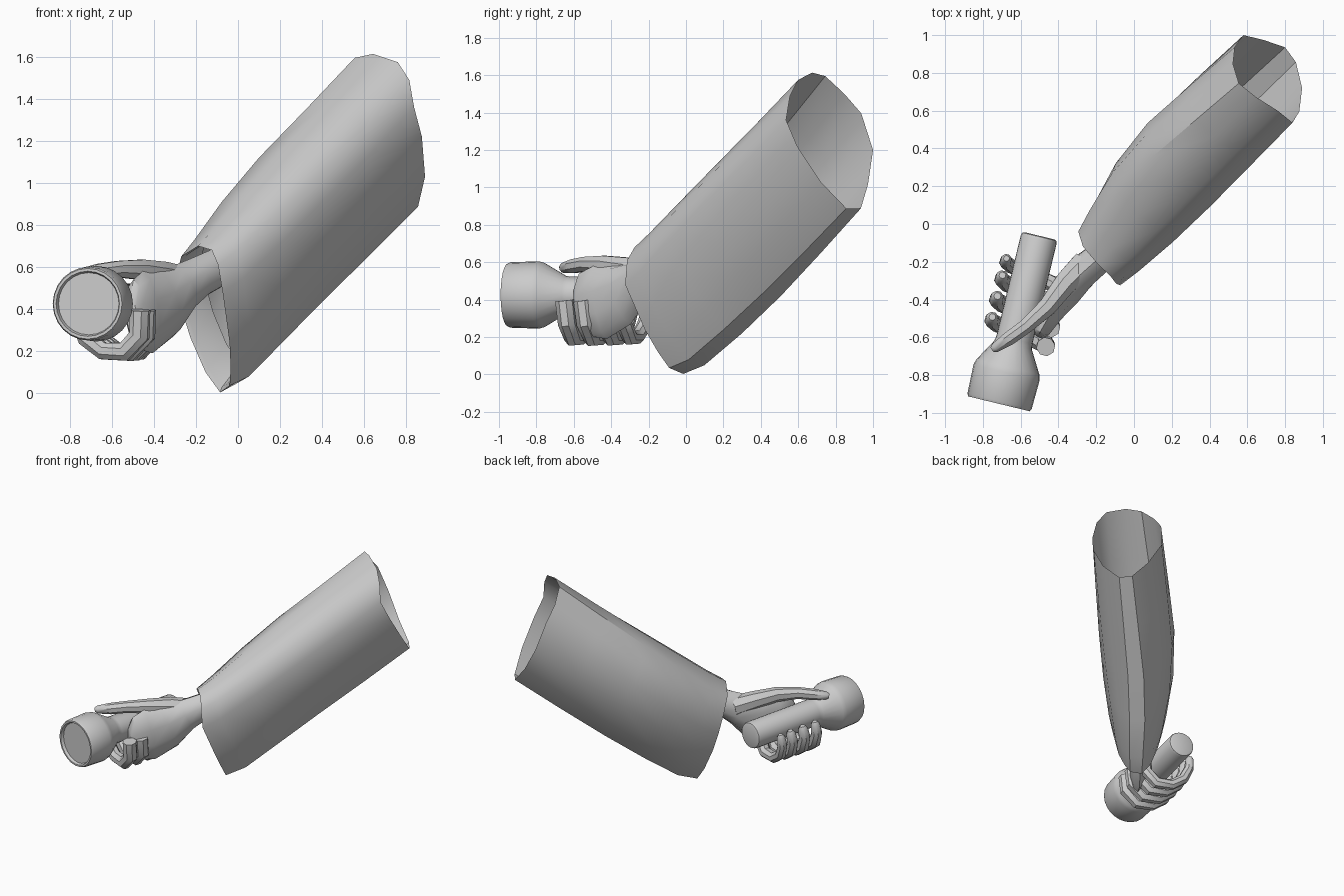
import bpy, math
from mathutils import Vector as V

if "Cube" in bpy.data.objects:
    bpy.data.objects.remove(bpy.data.objects["Cube"])

Z = V((0, 0, 1))


def loft(name, rings, cap=True, angle=35):
    """Skin a list of equally sized closed rings."""
    n = len(rings[0])
    verts = [p for r in rings for p in r]
    faces = [(k * n + i, k * n + (i + 1) % n, (k + 1) * n + (i + 1) % n, (k + 1) * n + i)
             for k in range(len(rings) - 1) for i in range(n)]
    if cap:
        faces += [tuple(reversed(range(n))), tuple(range(len(verts) - n, len(verts)))]
    me = bpy.data.meshes.new(name)
    me.from_pydata(verts, [], faces)
    ob = bpy.data.objects.new(name, me)
    bpy.context.collection.objects.link(ob)
    bpy.ops.object.select_all(action='DESELECT')
    bpy.context.view_layer.objects.active = ob
    ob.select_set(True)
    bpy.ops.object.mode_set(mode='EDIT')
    bpy.ops.mesh.select_all(action='SELECT')
    bpy.ops.mesh.normals_make_consistent(inside=False)
    bpy.ops.object.mode_set(mode='OBJECT')
    bpy.ops.object.shade_smooth_by_angle(angle=math.radians(angle))
    return ob


def sweep(name, pts, radii, ref, sides=8, angle=40):
    """Elliptical tube along points; radii are (across, along ref)."""
    pts = [V(p) for p in pts]
    radii = [r if isinstance(r, tuple) else (r, r) for r in radii]
    end = (pts[-1] - pts[-2]).normalized()
    pts.append(pts[-1] + end * radii[-1][0] * 0.7)      # rounded tip
    radii.append((radii[-1][0] * 0.55, radii[-1][1] * 0.55))
    rings = []
    for k, p in enumerate(pts):
        t = (pts[min(k + 1, len(pts) - 1)] - pts[max(k - 1, 0)]).normalized()
        s = t.cross(ref).normalized()
        u = s.cross(t)
        a, b = radii[k]
        rings.append([p + s * a * math.cos(q) + u * b * math.sin(q)
                      for q in (2 * math.pi * (i + .5) / sides for i in range(sides))])
    return loft(name, rings, True, angle)


# Flashlight: profile of (distance from front, radius) turned about its axis
D = V((0.235, 0.972, 0)).normalized()
E = V((D.y, -D.x, 0))
FRONT = V((-0.715, -0.952, 0.425))
profile = [(0.02, 0.148), (0.0, 0.155), (0.0, 0.168), (0.015, 0.175), (0.17, 0.18), (0.20, 0.172),
           (0.32, 0.102), (0.35, 0.0975), (0.895, 0.0975), (0.91, 0.092), (0.915, 0.08)]
loft("flashlight", [[FRONT + D * s + (E * math.cos(a) + Z * math.sin(a)) * r
                     for a in (2 * math.pi * i / 24 for i in range(24))]
                    for s, r in profile])

# Sleeve: open tube between the cuff outline and the upper outline
cuff = [(-.19, -.215, .70), (-.125, -.275, .68), (-.095, -.315, .61), (-.073, -.325, .48),
        (-.04, -.22, .24), (-.035, -.15, .12), (-.04, -.09, .035), (-.085, -.015, .003),
        (-.155, 0, .10), (-.225, -.005, .26), (-.27, -.01, .40), (-.295, -.04, .55), (-.27, -.12, .65)]
upper = [(.643, .674, 1.614), (.76, .60, 1.575), (.815, .556, 1.49), (.838, .535, 1.36),
         (.875, .595, 1.22), (.89, .72, 1.03), (.857, .857, .888), (.80, .935, .888),
         (.69, .973, 1.016), (.58, 1.0, 1.2), (.534, .937, 1.396), (.524, .847, 1.5), (.555, .745, 1.595)]
N = V((-1, 1, 0)).normalized()
W = V((1, 1, -2)).normalized()


def sleeve_ring(t, sn, sw, on=0, ow=0):
    ring = [V(a).lerp(V(b), t) for a, b in zip(cuff, upper)]
    c = sum(ring, V()) / len(ring)
    return [p + N * ((p - c).dot(N) * (sn - 1) + on) + W * ((p - c).dot(W) * (sw - 1) + ow)
            for p in ring]


loft("sleeve", [sleeve_ring(.12, .86, .9), sleeve_ring(.012, .92, .96), sleeve_ring(0, 1, 1),
                sleeve_ring(.09, 1.12, 1.05, .01, .022), sleeve_ring(.28, 1.27, 1.05, .03, .02),
                sleeve_ring(.5, 1.27, 1.04, .035, .015), sleeve_ring(.75, 1.13, 1.02, .018, .01),
                sleeve_ring(1, 1, 1)], cap=False)

# Palm and wrist
sweep("palm", [(-.03, -.04, .63), (-.19, -.185, .55), (-.27, -.25, .50), (-.35, -.35, .43),
               (-.43, -.46, .385), (-.49, -.56, .375)],
      [(.075, .09), (.085, .10), (.09, .12), (.085, .175), (.065, .20), (.05, .165)], Z, 10)

# Thumb lying across the top of the handle
sweep("thumb", [(-.26, -.21, .53), (-.36, -.31, .565), (-.46, -.44, .587), (-.57, -.54, .59),
                (-.66, -.605, .578), (-.735, -.655, .57)],
      [.075, .065, .052, .042, .04, .028], Z)

# Fingers curling under the handle: (root y, tip y, thickness)
curl = [(.17, -.03, 1.15), (.165, -.15, 1.15), (.09, -.228, 1.1), (-.02, -.225, 1),
        (-.105, -.165, 1), (-.142, -.08, .9), (-.142, -.01, .75)]
for name, y0, y1, r in (("index_finger", -.61, -.53, .044), ("middle_finger", -.51, -.42, .046),
                        ("ring_finger", -.41, -.31, .044), ("little_finger", -.31, -.22, .039)):
    path = []
    for k, (e, z, _) in enumerate(curl):
        y = y0 + (y1 - y0) * k / (len(curl) - 1)
        path.append(FRONT + D * ((y - FRONT.y) / D.y) + E * e + Z * z)
    sweep(name, path, [r * c[2] for c in curl], D)
